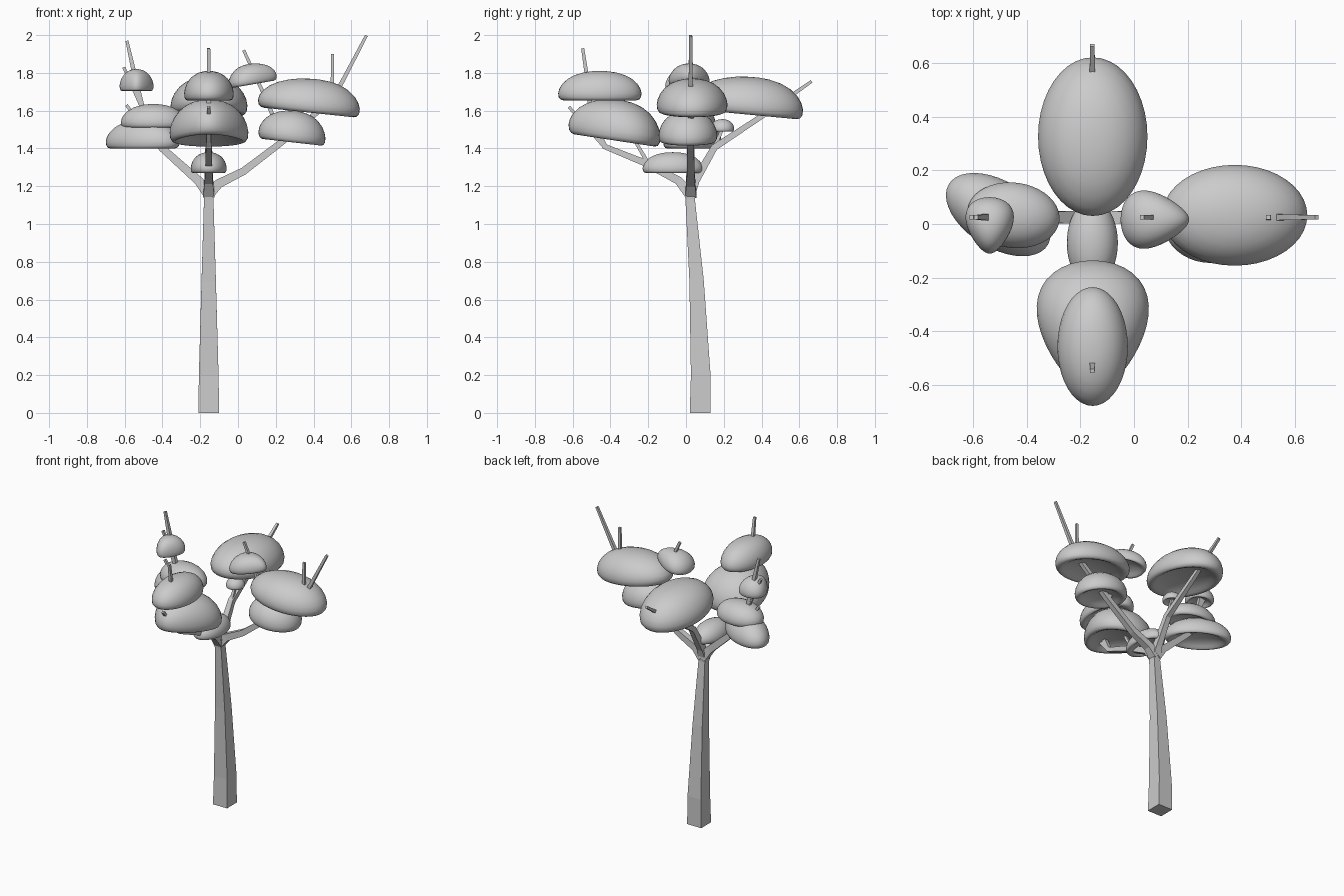
import bpy, bmesh, math
from mathutils import Vector

if "Cube" in bpy.data.objects:
    bpy.data.objects.remove(bpy.data.objects["Cube"])

CX, CY = -0.155, 0.025   # trunk axis


def finish(bm, name, smooth):
    bmesh.ops.recalc_face_normals(bm, faces=bm.faces)
    me = bpy.data.meshes.new(name)
    bm.to_mesh(me)
    bm.free()
    for p in me.polygons:
        p.use_smooth = smooth
    ob = bpy.data.objects.new(name, me)
    bpy.context.collection.objects.link(ob)
    return ob


def limb(name, pts, plane):
    """Square tapered tube; pts are (u, z, half width) in the xz or yz plane."""
    bm = bmesh.new()
    n = Vector((0, 1, 0)) if plane == 'x' else Vector((1, 0, 0))
    pos = [Vector((u, CY, z)) if plane == 'x' else Vector((CX, u, z)) for u, z, _ in pts]
    rings = []
    for i, p in enumerate(pos):
        d = Vector((0, 0, 0))
        if i > 0:
            d += (p - pos[i - 1]).normalized()
        if i < len(pos) - 1:
            d += (pos[i + 1] - p).normalized()
        if p.z == 0:
            d = Vector((0, 0, 1))
        s = d.normalized().cross(n)
        h = pts[i][2]
        rings.append([bm.verts.new(p + h * (a * n + b * s))
                      for a, b in ((1, 1), (-1, 1), (-1, -1), (1, -1))])
    for r0, r1 in zip(rings, rings[1:]):
        for k in range(4):
            bm.faces.new((r0[k], r0[(k + 1) % 4], r1[(k + 1) % 4], r1[k]))
    bm.faces.new(rings[0])
    bm.faces.new(rings[-1])
    return finish(bm, name, False)


# domed cap with a rounded rim and hollow underside (radius, height)
CAP = [(0, 1), (.2, .99), (.4, .945), (.6, .86), (.77, .73), (.9, .56), (.97, .4), (1, .24),
       (.985, .1), (.94, .025), (.88, 0), (.8, .03), (.7, .1), (.5, .19), (.25, .24), (0, .26)]


def canopy(name, xr, yr, zr, egg=(0, 0), tilt=(0, 0), aspect=1, turn=0, seg=40):
    """Cap fitted to a box; egg widens one end, tilt lowers one side of the rim."""
    ca, sa = math.cos(turn), math.sin(turn)

    def point(r, z, a):
        x, y = r * math.cos(a), r * math.sin(a) * aspect
        x, y = x * ca - y * sa, x * sa + y * ca
        z += (1 - .6 * z) * (tilt[0] * x + tilt[1] * y)
        return [x * (1 + egg[1] * y), y * (1 + egg[0] * x), z]

    rings = [[point(r, z, 2 * math.pi * k / seg) for k in range(seg if r else 1)] for r, z in CAP]
    flat = [p for ring in rings for p in ring]
    lo = [min(p[i] for p in flat) for i in range(3)]
    hi = [max(p[i] for p in flat) for i in range(3)]
    box = (xr, yr, zr)
    bm = bmesh.new()
    vs = [[bm.verts.new([b[0] + (p[i] - lo[i]) / (hi[i] - lo[i]) * (b[1] - b[0])
                         for i, b in enumerate(box)]) for p in ring] for ring in rings]
    for r0, r1 in zip(vs, vs[1:]):
        for k in range(seg):
            j = (k + 1) % seg
            if len(r0) == 1:
                bm.faces.new((r0[0], r1[k], r1[j]))
            elif len(r1) == 1:
                bm.faces.new((r0[k], r0[j], r1[0]))
            else:
                bm.faces.new((r0[k], r0[j], r1[j], r1[k]))
    return finish(bm, name, True)


# trunk
limb("trunk", [(.075, 0, .055), (.078, .2, .052), (.056, .7, .038),
               (.022, 1.13, .025), (.02, 1.2, .03)], 'y')

# main branches
limb("left_branch", [(CX, 1.16, .03), (-.21, 1.23, .024), (-.4, 1.4, .019), (-.5, 1.5, .015),
                     (-.51, 1.63, .013), (-.55, 1.8, .012), (-.588, 1.97, .008)], 'x')
limb("right_branch", [(CX, 1.16, .03), (-.1, 1.215, .024), (.03, 1.28, .02), (.24, 1.44, .017),
                      (.5, 1.66, .013), (.55, 1.75, .011), (.68, 1.998, .008)], 'x')
limb("front_branch", [(.02, 1.16, .03), (-.04, 1.23, .022), (-.22, 1.325, .018), (-.43, 1.41, .015),
                      (-.5, 1.55, .013), (-.52, 1.75, .011), (-.547, 1.93, .008)], 'y')
limb("back_branch", [(.02, 1.16, .03), (.05, 1.23, .022), (.15, 1.405, .018), (.4, 1.57, .014),
                     (.665, 1.755, .008)], 'y')

# twigs poking through the canopies
for name, plane, pts in [
    ("left_upper_twig", 'x', [(-.51, 1.62, .01), (-.605, 1.83, .008)]),
    ("left_lower_twig", 'x', [(-.5, 1.5, .01), (-.59, 1.63, .008)]),
    ("right_upright_twig", 'x', [(.5, 1.65, .01), (.5, 1.9, .008)]),
    ("right_inner_twig", 'x', [(.24, 1.44, .012), (.14, 1.68, .01), (.03, 1.92, .008)]),
    ("front_low_twig", 'y', [(-.43, 1.41, .012), (-.53, 1.52, .01), (-.62, 1.62, .008)]),
    ("front_inner_twig", 'y', [(-.2, 1.32, .011), (-.27, 1.44, .008)]),
    ("back_twig", 'y', [(.15, 1.405, .01), (.2, 1.52, .008)]),
]:
    limb(name, pts, plane)

# canopies
canopy("right_big_canopy", (.105, .645), (-.155, .22), (1.565, 1.77), tilt=(-.16, 0))
canopy("right_lower_canopy", (.108, .463), (-.145, .165), (1.415, 1.6), tilt=(-.12, 0))
canopy("right_small_canopy", (-.05, .205), (-.092, .125), (1.72, 1.85), egg=(-.4, 0), tilt=(.2, 0))
canopy("back_big_canopy", (-.357, .05), (.03, .62), (1.555, 1.78), tilt=(0, -.14))
canopy("back_small_canopy", (-.215, -.095), (.13, .255), (1.49, 1.555))
canopy("front_low_canopy", (-.25, -.06), (-.23, .09), (1.27, 1.38))
canopy("front_middle_canopy", (-.362, .055), (-.622, -.135), (1.41, 1.66), egg=(0, .3), tilt=(0, -.17))
canopy("front_upper_canopy", (-.285, -.023), (-.677, -.235), (1.655, 1.81))
canopy("left_low_canopy", (-.7, -.31), (-.12, .19), (1.4, 1.55), aspect=.6, turn=-.7)
canopy("left_middle_canopy", (-.62, -.277), (-.09, .155), (1.51, 1.635), aspect=.75, turn=-.15)
canopy("left_top_canopy", (-.627, -.447), (-.11, .1), (1.705, 1.82), egg=(0, .35))
